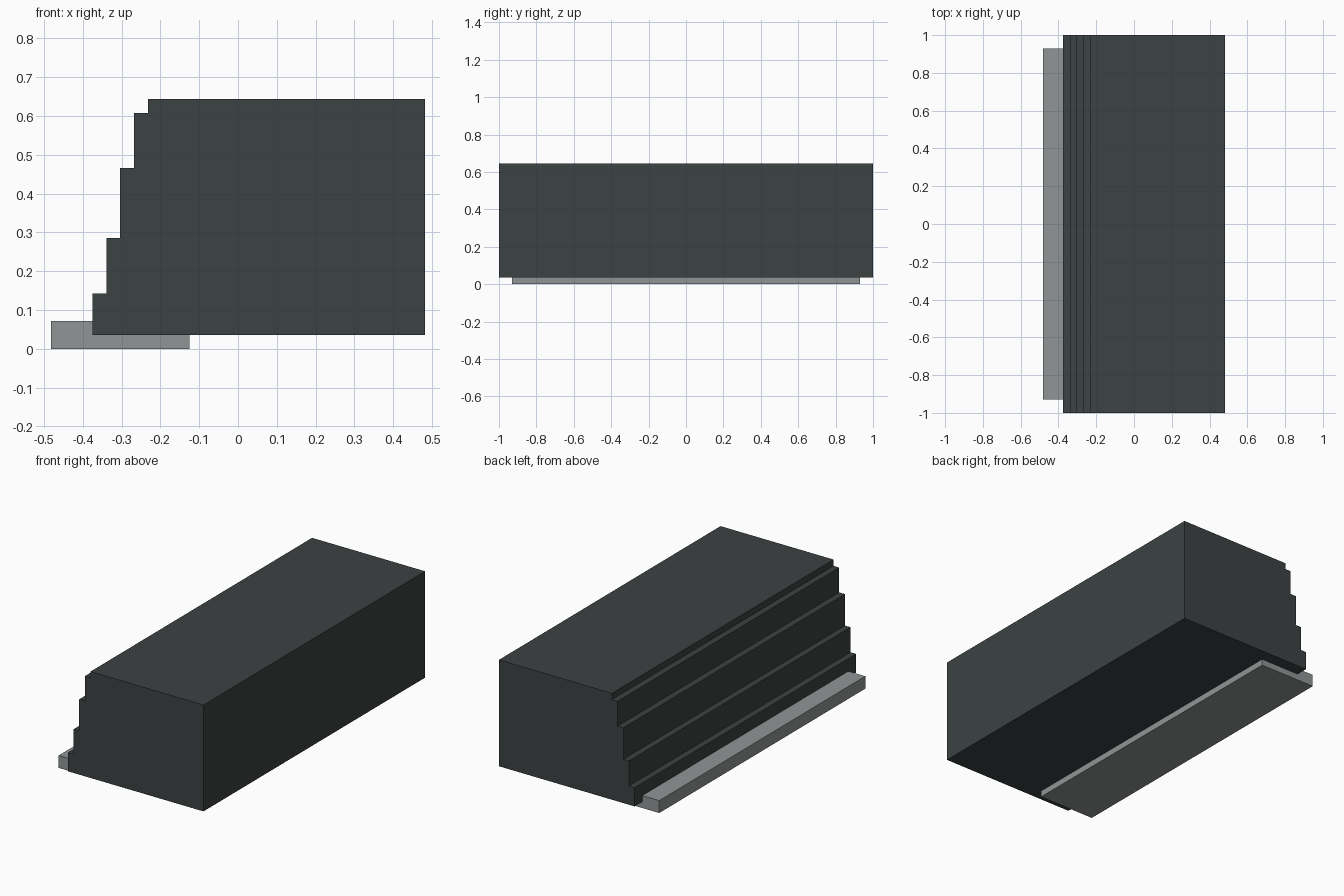
import bpy

if "Cube" in bpy.data.objects:
    bpy.data.objects.remove(bpy.data.objects["Cube"])


def material(name, rgb):
    m = bpy.data.materials.new(name)
    m.diffuse_color = (*rgb, 1.0)
    m.use_nodes = True
    m.node_tree.nodes["Principled BSDF"].inputs["Base Color"].default_value = m.diffuse_color
    return m


def extrude_profile(name, profile, half_length, mat):
    """Extrude a closed (x, z) outline along y."""
    n = len(profile)
    verts = [(x, y, z) for y in (-half_length, half_length) for x, z in profile]
    faces = [tuple(range(n)), tuple(reversed(range(n, 2 * n)))]
    faces += [(i, i + n, (i + 1) % n + n, (i + 1) % n) for i in range(n)]
    mesh = bpy.data.meshes.new(name)
    mesh.from_pydata(verts, [], faces)
    mesh.materials.append(mat)
    obj = bpy.data.objects.new(name, mesh)
    bpy.context.collection.objects.link(obj)
    return obj


dark = material("dark slate", (0.045, 0.054, 0.054))
grey = material("light grey", (0.28, 0.30, 0.30))

# Stepped body: each step is (left x, top z), from the bottom up
bottom, right = 0.036, 0.482
steps = [(-0.375, 0.143), (-0.339, 0.286), (-0.304, 0.466),
         (-0.268, 0.608), (-0.232, 0.644)]
outline = [(right, bottom), (right, steps[-1][1])]
for i in reversed(range(len(steps))):
    x, top = steps[i]
    low = steps[i - 1][1] if i else bottom
    outline += [(x, top), (x, low)]
outline.reverse()
# Counter-clockwise seen from the front, so the end caps face outwards
outline = outline[::-1]
extrude_profile("stepped_body", outline, 1.0, dark)

# Base plate, sticking out in front of the steps
plate = [(-0.482, 0.0), (-0.125, 0.0), (-0.125, 0.071), (-0.482, 0.071)]
extrude_profile("base_plate", plate, 0.93, grey)
